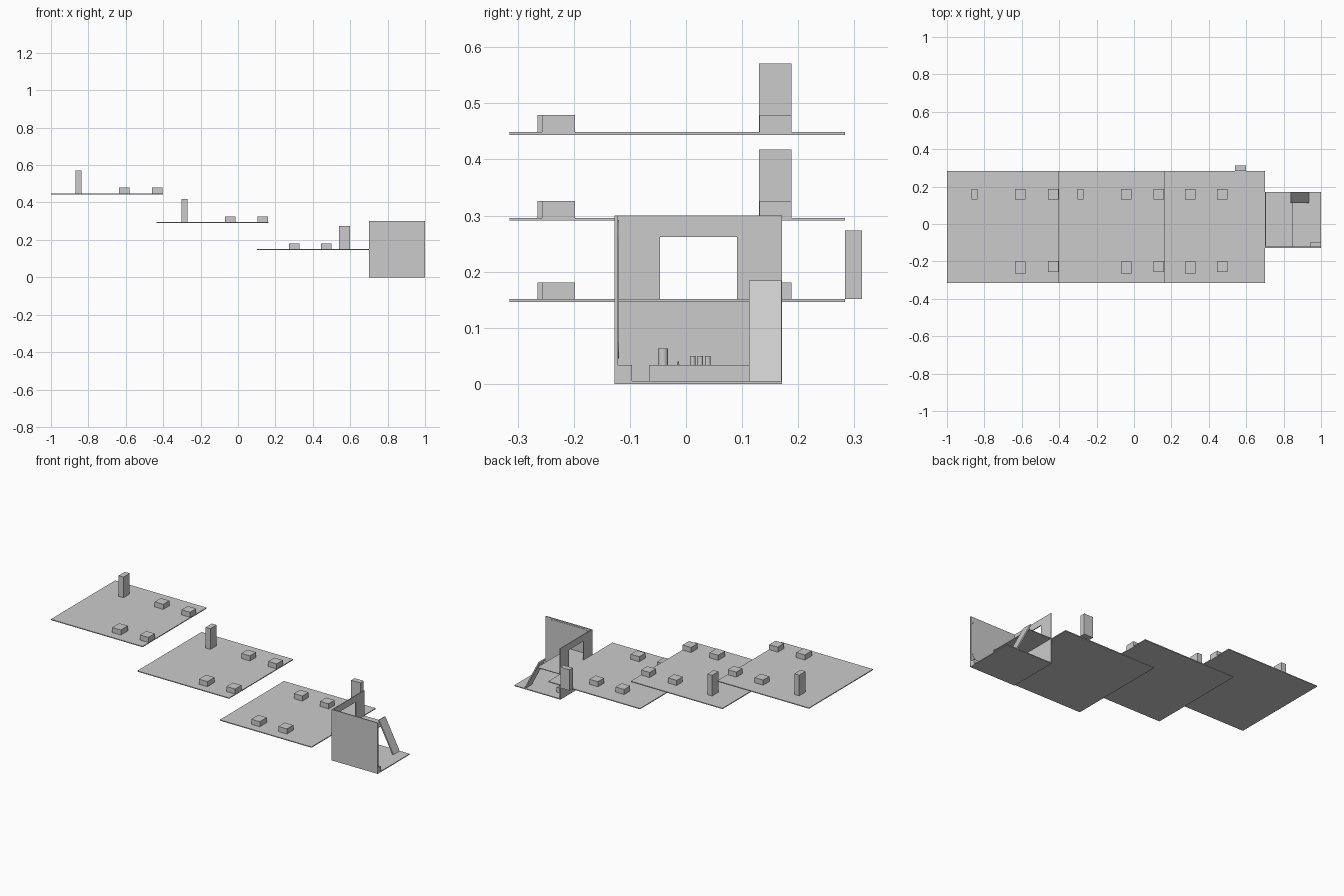
import bpy, bmesh
from math import pi, cos, sin

if "Cube" in bpy.data.objects:
    bpy.data.objects.remove(bpy.data.objects["Cube"])


def mesh_object(name, bm):
    bmesh.ops.recalc_face_normals(bm, faces=bm.faces)
    me = bpy.data.meshes.new(name)
    bm.to_mesh(me)
    bm.free()
    ob = bpy.data.objects.new(name, me)
    bpy.context.collection.objects.link(ob)
    return ob


def box(name, x, y, z):
    bm = bmesh.new()
    bmesh.ops.create_cube(bm, size=1)
    for v in bm.verts:
        v.co = [(r[0] + r[1]) / 2 + c * (r[1] - r[0]) for r, c in zip((x, y, z), v.co)]
    return mesh_object(name, bm)


def extrude_xz(name, pts, y0, y1):
    """Extrude an x-z profile along y."""
    bm = bmesh.new()
    face = bm.faces.new([bm.verts.new((x, y0, z)) for x, z in pts])
    ext = bmesh.ops.extrude_face_region(bm, geom=[face])["geom"]
    for v in ext:
        if isinstance(v, bmesh.types.BMVert):
            v.co.y = y1
    return mesh_object(name, bm)


def cylinder(name, x, y, z0, z1, r, r_top=None):
    bpy.ops.mesh.primitive_cone_add(vertices=20, radius1=r, radius2=r if r_top is None else r_top,
                                    depth=z1 - z0, location=(x, y, (z0 + z1) / 2))
    ob = bpy.context.object
    ob.name = name
    bpy.ops.object.shade_smooth_by_angle()
    return ob


# Three stepped platforms, each with four low blocks and one tower
levels = [
    (-1.0, -0.402, 0.449, (-0.635, -0.46), (-0.87, -0.838, 0.13, 0.188)),
    (-0.436, 0.162, 0.296, (-0.07, 0.105), (-0.302, -0.271, 0.13, 0.188)),
    (0.102, 0.70, 0.151, (0.272, 0.443), (0.54, 0.60, 0.283, 0.314)),
]
for i, (x0, x1, top, blocks, t) in enumerate(levels, 1):
    box(f"platform_{i}", (x0, x1), (-0.315, 0.283), (top - 0.005, top))
    for j, bx in enumerate(blocks):
        front = (-0.265, -0.2) if j == 0 else (-0.257, -0.198)
        for side, ys in (("front", front), ("back", (0.131, 0.188))):
            box(f"block_{i}_{side}_{j + 1}", (bx, bx + 0.056), ys, (top, top + 0.03))
    box(f"tower_{i}", t[:2], t[2:], (top, top + 0.122))

# Room shell: floor, front wall, side wall with a doorway, raised landing
box("room_floor", (0.70, 1.0), (-0.127, 0.171), (0, 0.005))
box("front_wall", (0.70, 1.0), (-0.127, -0.121), (0, 0.30))
wx = (0.70, 0.705)
box("side_wall_lower", wx, (-0.121, 0.171), (0.005, 0.15))
box("side_wall_front", wx, (-0.121, -0.046), (0.15, 0.262))
box("side_wall_back", wx, (0.091, 0.171), (0.15, 0.262))
box("side_wall_lintel", wx, (-0.121, 0.171), (0.262, 0.30))
box("landing", (0.70, 0.85), (-0.121, 0.171), (0.147, 0.151))

# Rounded panel on the inside of the front wall
r, panel = 0.04, []
for k, (cx, cz) in enumerate(((0.95, 0.252), (0.75, 0.252), (0.75, 0.085), (0.95, 0.085))):
    for s in range(7):
        a = k * pi / 2 + s * pi / 12
        panel.append((cx + r * cos(a), cz + r * sin(a)))
extrude_xz("wall_panel", panel, -0.121, -0.119)

# Sloping ramp from the floor to the landing
extrude_xz("ramp", [(0.928, 0.004), (0.936, 0.004), (0.842, 0.184), (0.835, 0.181)], 0.112, 0.170)

# Bench with small items below the landing, and a corner box
box("bench", (0.705, 0.765), (-0.066, 0.112), (0.005, 0.034))
cylinder("jar", 0.735, -0.041, 0.034, 0.063, 0.009)
cylinder("peg", 0.735, -0.014, 0.034, 0.04, 0.002, 0.001)
for n in range(3):
    cylinder(f"cup_{n + 1}", 0.735, 0.012 + 0.0135 * n, 0.034, 0.05, 0.005)
box("corner_box", (0.944, 1.0), (-0.121, -0.096), (0.005, 0.034))
